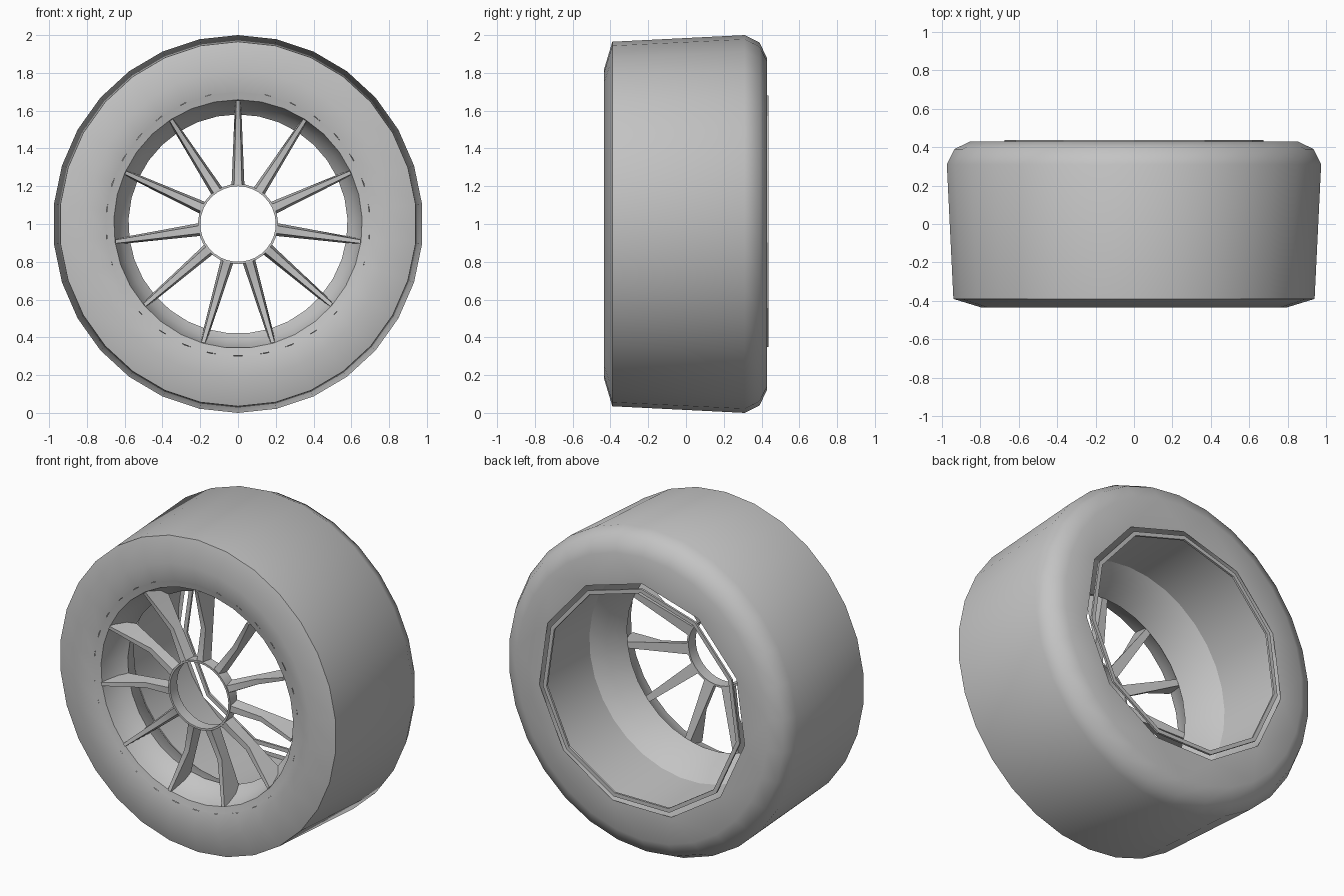
import bpy, bmesh
from math import sin, cos, pi, radians

cube = bpy.data.objects.get("Cube")
if cube:
    bpy.data.objects.remove(cube, do_unlink=True)

# Single grey for the whole wheel
grey = bpy.data.materials.new("plain grey")
grey.use_nodes = True
color = (0.55, 0.55, 0.55, 1)
grey.diffuse_color = color
grey.node_tree.nodes["Principled BSDF"].inputs["Base Color"].default_value = color

SPOKES = 11
STEP = 2 * pi / SPOKES


def point(r, y, a, squash=1.0):
    """Point at radius r around the axle; angle 0 is straight up."""
    return (r * sin(a) * squash, y, 1 + r * cos(a))


def finish(bm, name, angle=40):
    bmesh.ops.recalc_face_normals(bm, faces=bm.faces)
    mesh = bpy.data.meshes.new(name)
    bm.to_mesh(mesh)
    bm.free()
    mesh.materials.append(grey)
    obj = bpy.data.objects.new(name, mesh)
    bpy.context.collection.objects.link(obj)
    bpy.ops.object.select_all(action="DESELECT")
    obj.select_set(True)
    bpy.context.view_layer.objects.active = obj
    if angle:
        bpy.ops.object.shade_smooth_by_angle(angle=radians(angle))
    return obj


def loop(bm, r, y, n, squash=1.0):
    return [bm.verts.new(point(r, y, 2 * pi * i / n, squash)) for i in range(n)]


def lathe(bm, profile, n, closed=False):
    """Spin (y, radius, squash) rows around the axle."""
    rings = [loop(bm, r, y, n, s) for y, r, s in profile]
    pairs = list(zip(rings, rings[1:]))
    if closed:
        pairs.append((rings[-1], rings[0]))
    for a, b in pairs:
        for i in range(n):
            j = (i + 1) % n
            bm.faces.new((a[i], a[j], b[j], b[i]))
    return rings


# Tyre: front lip, tread and back shoulder
OVAL = 0.98
bm = bmesh.new()
rings = lathe(bm, [(-0.41, 0.70, 1), (-0.435, 0.815, OVAL), (-0.39, 0.965, OVAL),
                   (0.31, 1.0, OVAL), (0.39, 0.96, OVAL), (0.43, 0.875, OVAL)], 30)
# Flat back wall with an eleven-sided opening
hole = loop(bm, 0.71, 0.43, SPOKES)
edges = [bm.edges.get((rings[-1][i], rings[-1][(i + 1) % 30])) for i in range(30)]
edges += [bm.edges.new((hole[i], hole[(i + 1) % SPOKES])) for i in range(SPOKES)]
bmesh.ops.triangle_fill(bm, edges=edges, use_beauty=True)
finish(bm, "tyre")

# Rim barrel, stepped inward near the front
bm = bmesh.new()
lathe(bm, [(0.43, 0.71, 1), (-0.04, 0.69, 1), (-0.12, 0.63, 1), (-0.25, 0.58, 1),
           (-0.29, 0.62, 1), (-0.37, 0.65, 1), (-0.40, 0.658, 1), (-0.41, 0.70, 1)], 33)
finish(bm, "rim_barrel", 30)

# Thin eleven-sided ring in the back opening
bm = bmesh.new()
lathe(bm, [(0.425, 0.655, 1), (0.438, 0.655, 1), (0.438, 0.68, 1), (0.425, 0.68, 1)],
      SPOKES, closed=True)
finish(bm, "back_ring", 0)

# Open hub ring
bm = bmesh.new()
lathe(bm, [(-0.38, 0.20, 1), (-0.38, 0.212, 1), (-0.31, 0.212, 1), (-0.31, 0.20, 1)],
      33, closed=True)
finish(bm, "hub_ring", 30)

# Bent blade spokes: radius, front depth, back depth, half width
STATIONS = [(0.205, -0.375, -0.31, 0.034), (0.40, -0.34, -0.28, 0.026),
            (0.655, -0.41, -0.24, 0.016)]
for k in range(SPOKES):
    bm = bmesh.new()
    ca, sa = cos(k * STEP), sin(k * STEP)
    sections = []
    for r, front, back, w in STATIONS:
        corners = [(-0.6 * w, front), (0.6 * w, front), (w, back), (-w, back)]
        sections.append([bm.verts.new((r * sa + t * ca, y, 1 + r * ca - t * sa))
                         for t, y in corners])
    for a, b in zip(sections, sections[1:]):
        for i in range(4):
            j = (i + 1) % 4
            bm.faces.new((a[i], a[j], b[j], b[i]))
    bm.faces.new(sections[0])
    bm.faces.new(sections[-1])
    finish(bm, "spoke_%02d" % (k + 1), 30)
